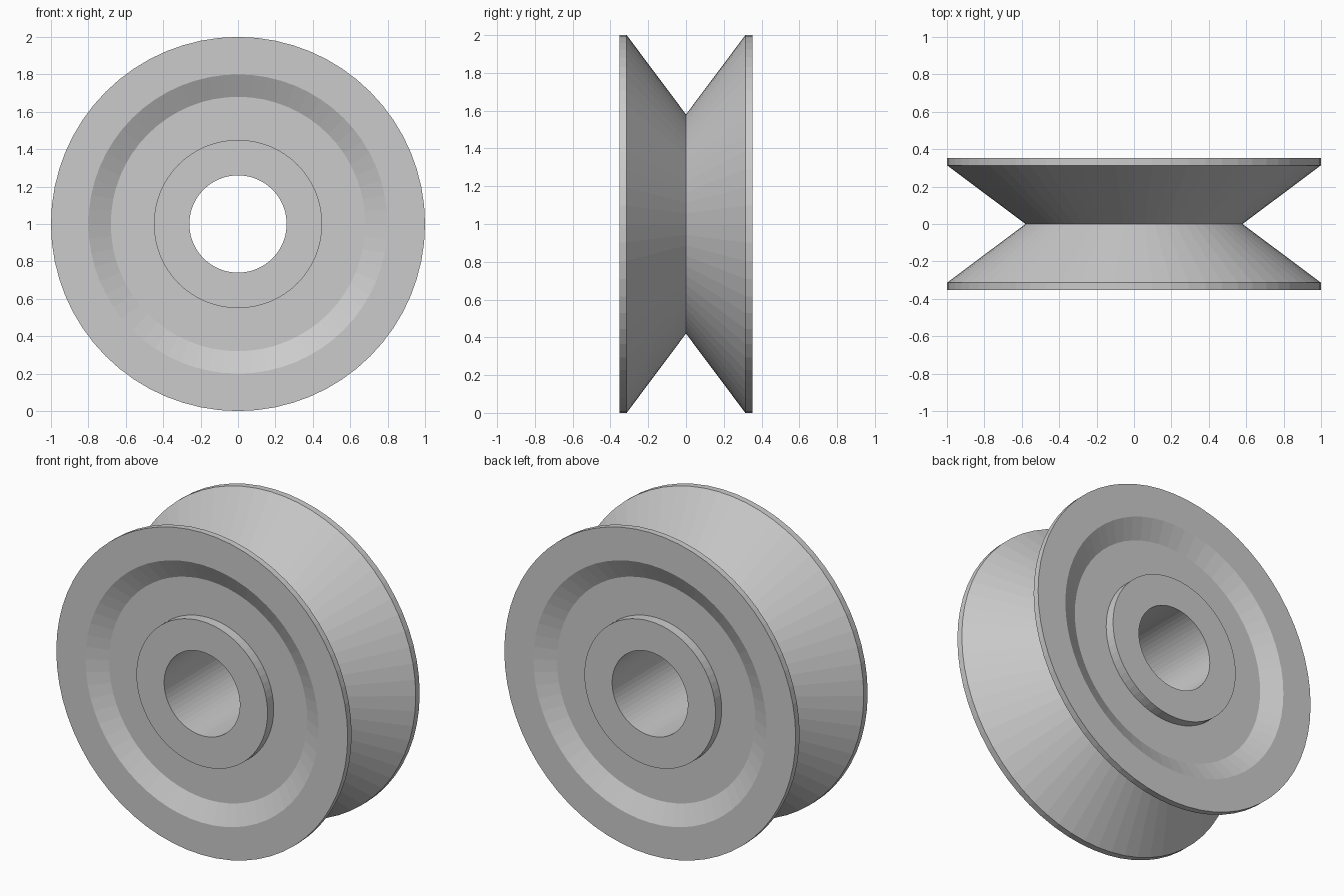
import bpy
import bmesh
import math
from mathutils import Matrix, Vector

SEGMENTS = 64

default = bpy.data.objects.get("Cube")
if default:
    bpy.data.objects.remove(default, do_unlink=True)

# Plain grey metal
grey = bpy.data.materials.new("plain grey")
grey.use_nodes = True
colour = (0.6, 0.6, 0.6, 1)
grey.diffuse_color = colour
grey.node_tree.nodes["Principled BSDF"].inputs["Base Color"].default_value = colour

# Half profile as (radius, distance from the middle), from bore to groove
half = [
    (0.26, 0.353),   # bore edge
    (0.45, 0.353),   # hub edge
    (0.45, 0.293),   # hub foot
    (0.68, 0.293),   # web
    (0.80, 0.353),   # sloped recess wall
    (1.00, 0.353),   # rim face
    (1.00, 0.314),   # rim edge
]
groove = [(0.58, 0.0)]
profile = half + groove + [(r, -d) for r, d in reversed(half)]


def revolve(name, points, material):
    """Spin a closed profile about the y axis into a solid ring."""
    bm = bmesh.new()
    verts = [bm.verts.new((r, y, 0)) for r, y in points]
    edges = [bm.edges.new((a, b)) for a, b in zip(verts, verts[1:] + verts[:1])]
    bmesh.ops.spin(bm, geom=verts + edges, cent=Vector(), axis=(0, 1, 0),
                   angle=math.tau, steps=SEGMENTS, use_merge=True)
    bmesh.ops.remove_doubles(bm, verts=bm.verts, dist=0.0001)
    bmesh.ops.recalc_face_normals(bm, faces=bm.faces)
    bmesh.ops.transform(bm, matrix=Matrix.Translation((0, 0, 1)), verts=bm.verts)
    mesh = bpy.data.meshes.new(name)
    bm.to_mesh(mesh)
    bm.free()
    mesh.materials.append(material)
    obj = bpy.data.objects.new(name, mesh)
    bpy.context.collection.objects.link(obj)
    return obj


# Grooved wheel with recessed faces and a hub
revolve("grooved_wheel", profile, grey)
